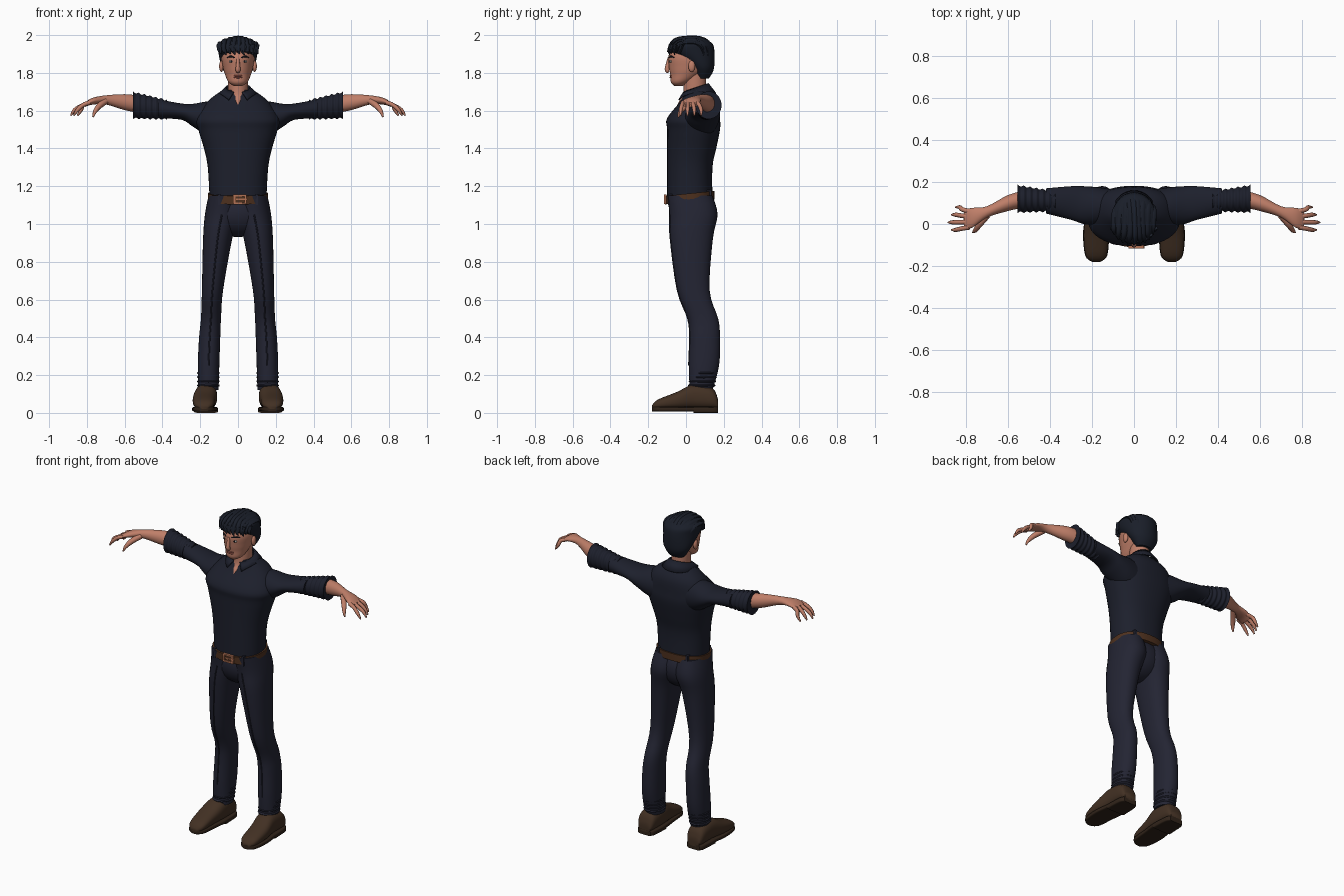
import bpy, bmesh, math
from mathutils import Vector

cube = bpy.data.objects.get("Cube")
if cube:
    bpy.data.objects.remove(cube, do_unlink=True)


def material(name, red, green, blue):
    mat = bpy.data.materials.new(name)
    mat.use_nodes = True
    mat.diffuse_color = (red, green, blue, 1)
    shader = next(node for node in mat.node_tree.nodes if node.type == 'BSDF_PRINCIPLED')
    shader.inputs["Base Color"].default_value = mat.diffuse_color
    return mat


SHIRT = material("navy shirt", .012, .014, .025)
TROUSERS = material("navy trousers", .017, .018, .033)
SKIN = material("skin", .52, .21, .14)
HAIR = material("dark hair", .01, .013, .022)
BELT = material("belt leather", .075, .03, .013)
BUCKLE = material("copper buckle", .45, .17, .09)
SHOE = material("shoe leather", .055, .03, .017)
SOLE = material("dark sole", .03, .017, .01)
LIPS = material("lips", .38, .11, .08)
EYE = material("eye white", .5, .5, .46)


def finish(bm, name, mat):
    bmesh.ops.recalc_face_normals(bm, faces=bm.faces)
    mesh = bpy.data.meshes.new(name)
    bm.to_mesh(mesh)
    bm.free()
    mesh.materials.append(mat)
    ob = bpy.data.objects.new(name, mesh)
    bpy.context.collection.objects.link(ob)
    bpy.context.view_layer.objects.active = ob
    ob.select_set(True)
    bpy.ops.object.shade_smooth_by_angle(angle=math.radians(50))
    ob.select_set(False)
    return ob


def resample(rows, steps):
    """Smooth spline through rows of numbers."""
    result = []
    last = len(rows) - 1
    for i in range(last):
        before, start, end, after = rows[max(i - 1, 0)], rows[i], rows[i + 1], rows[min(i + 2, last)]
        for k in range(steps):
            t = k / steps
            result.append([q + t / 2 * (r - p + t * (2 * p - 5 * q + 4 * r - s + t * (3 * (q - r) + s - p)))
                           for p, q, r, s in zip(before, start, end, after)])
    return result + [list(rows[last])]


def bridge(name, mat, loops):
    bm = bmesh.new()
    loops = [[bm.verts.new(co) for co in loop] for loop in loops]
    for low, high in zip(loops, loops[1:]):
        for j in range(len(low)):
            bm.faces.new((low[j - 1], low[j], high[j], high[j - 1]))
    bm.faces.new(loops[0])
    bm.faces.new(loops[-1])
    return finish(bm, name, mat)


def loft(name, mat, axis, rings, power=2, steps=4, count=32, side=1, skew=0):
    """Rings are (position on axis, two centres, two radii)."""
    loops = []
    first, second = [k for k in range(3) if k != axis]
    for position, centre_a, centre_b, radius_a, radius_b in resample(rings, steps):
        loop = []
        for j in range(count):
            angle = math.tau * j / count
            cos, sin = math.cos(angle), math.sin(angle)
            co = [position] * 3
            co[first] = centre_a + radius_a * math.copysign(abs(cos) ** (2 / power), cos)
            co[second] = centre_b + radius_b * math.copysign(abs(sin) ** (2 / power), sin)
            co[2] += skew * co[1]
            co[0] *= side
            loop.append(co)
        loops.append(loop)
    return bridge(name, mat, loops)


def tube(name, mat, points, across=(0, 0, 1), flat=1, count=8, side=1):
    """Points are (x, y, z, radius); flat squeezes the tube square to across."""
    rows = resample(points, 4)
    loops = []
    for i, row in enumerate(rows):
        centre, radius = Vector(row[:3]), row[3]
        tangent = Vector(rows[min(i + 1, len(rows) - 1)][:3]) - Vector(rows[max(i - 1, 0)][:3])
        u = tangent.cross(Vector(across)).normalized()
        v = u.cross(tangent).normalized()
        loop = []
        for j in range(count):
            angle = math.tau * j / count
            co = centre + radius * (u * math.cos(angle) * flat + v * math.sin(angle))
            co.x *= side
            loop.append(co)
        loops.append(loop)
    return bridge(name, mat, loops)


def solid(name, mat, centre, size, round_shape=True):
    """Ellipsoid with the given radii, or box with the given half sizes."""
    bm = bmesh.new()
    if round_shape:
        bmesh.ops.create_uvsphere(bm, u_segments=24, v_segments=12, radius=1)
    else:
        bmesh.ops.create_cube(bm, size=2)
    bmesh.ops.scale(bm, vec=size, verts=bm.verts)
    bmesh.ops.translate(bm, vec=centre, verts=bm.verts)
    return finish(bm, name, mat)


# Shirt body, pelvis, belt and buckle
loft("shirt_body", SHIRT, 2, [
    (1.13, 0, .02, .15, .12), (1.3, 0, .02, .16, .12), (1.4, 0, .03, .18, .13), (1.5, 0, .04, .21, .14),
    (1.56, 0, .04, .22, .14), (1.65, 0, .07, .16, .1), (1.71, 0, .06, .08, .06)], power=2.3, count=40)
solid("pelvis", TROUSERS, (0, .03, 1.06), (.17, .12, .13))
loft("belt", BELT, 2, [(z, 0, .02, .16, .13) for z in (1.115, 1.16)], power=2.3, steps=1, count=40, skew=.1)
for end in (-1, 1):
    solid("buckle_side", BUCKLE, (.01 + .03 * end, -.11, 1.13), (.006, .007, .025), False)
    solid("buckle_bar", BUCKLE, (.01, -.11, 1.13 + .02 * end), (.034, .007, .005), False)
    for y in (-.08, .12):
        solid("belt_loop", TROUSERS, (.1 * end, y, 1.138 + y / 10), (.007, .016, .03), False)
solid("buckle_prong", BUCKLE, (.02, -.11, 1.13), (.03, .006, .004), False)

# Neck with open throat
loft("neck", SKIN, 2, [(1.62, 0, 0, .006, .05), (1.65, 0, .03, .026, .066),
                       (1.69, 0, .046, .05, .06), (1.8, 0, .046, .055, .06)])

# Collar: a band open at the front, dropping to two points
bm = bmesh.new()
previous = None
for i in range(-16, 17):
    angle = math.radians(90 + 10 * i)
    drop = max(0, abs(i) / 16 - .6) ** 2 * 6
    cos, sin = math.cos(angle), math.sin(angle)
    edge = (bm.verts.new((.062 * cos, .05 + .066 * sin, 1.72 + .024 * sin)),
            bm.verts.new((.1 * cos + .015 * math.copysign(drop, cos), .057 + .1 * sin, 1.69 - .035 * drop)))
    if previous:
        bm.faces.new((*previous, edge[1], edge[0]))
    previous = edge
collar = finish(bm, "shirt_collar", SHIRT)
thickness = collar.modifiers.new("thickness", 'SOLIDIFY')
thickness.thickness = .008
thickness.offset = 0

# Head, nose and lips
loft("head", SKIN, 2, [
    (1.73, 0, -.04, .02, .02), (1.75, 0, -.03, .05, .05), (1.79, 0, 0, .068, .083),
    (1.83, 0, .02, .08, .11), (1.9, 0, .03, .086, .12), (1.98, 0, .03, .04, .06)])
tube("nose", SKIN, [(0, -.09, 1.88, .007), (0, -.1, 1.82, .013), (0, -.09, 1.81, .012)], across=(1, 0, 0))
for z in (1.776, 1.785):
    solid("lip", LIPS, (0, -.079, z), (.024, .008, .005))

# Hair cap, swept locks and fringe
loft("hair_cap", HAIR, 2, [
    (1.77, 0, .09, .05, .03), (1.8, 0, .09, .07, .05), (1.84, 0, .08, .09, .07),
    (1.92, 0, .03, .105, .12), (1.96, 0, .03, .1, .105), (1.99, 0, .03, .04, .05)])
for k in range(-4, 5):
    x = .024 * k
    shrink = math.sqrt(1 - (k / 5) ** 2)
    path = []
    for i in range(8):
        angle = math.radians(10 + 30 * i)
        cos, sin = math.cos(angle), math.sin(angle)
        path.append((x * (1 - i / 30) + .006 * math.sin(i + k),
                     .02 - .12 * shrink * math.copysign(abs(cos) ** .7, cos),
                     1.88 + .108 * (.3 + .7 * shrink) * math.copysign(abs(sin) ** .7, sin),
                     .004 + .013 * math.sin(math.pi * i / 7)))
    tube("hair_lock", HAIR, path, across=(1, 0, 0), flat=.6)
    y = .03 - .12 * math.sqrt(1 - (k / 4.6) ** 2)
    tube("fringe_lock", HAIR, [(x, y + .01, 1.95, .018), (x, y, 1.92, .013),
                               (x + .01, y, 1.9 - .006 * (k % 2), .002)], across=(1, 0, 0), flat=.6)

LEG = [(1.15, .08, .02, .076, .12), (1.05, .085, .04, .09, .127), (.92, .108, .03, .077, .112),
       (.65, .135, .04, .056, .085), (.5, .143, .09, .053, .08), (.4, .15, .1, .056, .08),
       (.25, .156, .095, .057, .08), (.12, .157, .08, .054, .06)]
FOOT = [(.17, .17, .04, .07), (.14, .17, .055, .13), (.04, .17, .06, .15),
        (-.05, .18, .06, .11), (-.15, .18, .05, .07), (-.18, .18, .02, .04)]

for side in (1, -1):
    # Eye, brow and ear
    solid("eye", EYE, (.035 * side, -.08, 1.86), (.014, .007, .006))
    solid("iris", HAIR, (.035 * side, -.085, 1.86), (.005, .004, .005))
    tube("eyebrow", HAIR, [(.015, -.09, 1.88, .003), (.04, -.08, 1.887, .005), (.06, -.06, 1.88, .002)], side=side)
    solid("ear", SKIN, (.088 * side, .03, 1.835), (.012, .018, .03))

    # Trouser leg with front crease and hem folds
    loft("trouser_leg", TROUSERS, 2, LEG, power=2.2, side=side)
    tube("trouser_crease", TROUSERS, [(x, y - deep, z, .004) for z, x, y, wide, deep in LEG[1:-1]],
         across=(1, 0, 0), side=side)
    for i in range(4):
        solid("hem_fold", TROUSERS, (.157 * side, .083 + .004 * i, .145 + .022 * i), (.06, .073, .016))

    # Shoe with sole and heel
    loft("shoe_upper", SHOE, 1, [(y, x, .01 + top / 2, wide, top / 2 - .01) for y, x, wide, top in FOOT],
         power=2.5, side=side)
    loft("shoe_sole", SOLE, 1, [(y, x, .02, wide * 1.05, .013) for y, x, wide, top in FOOT], power=5, side=side)
    loft("shoe_heel", SOLE, 1, [(y, x, .016, wide * 1.06, .016) for y, x, wide, top in FOOT[:3]],
         power=6, side=side)

    # Sleeve with rolled cuff
    loft("sleeve", SHIRT, 0, [
        (.1, .085, 1.55, .08, .1), (.17, .085, 1.56, .09, .088), (.24, .09, 1.576, .09, .06),
        (.3, .1, 1.595, .08, .043), (.42, .11, 1.61, .06, .05)], side=side)
    cuff = []
    for i in range(13):
        radius = .05 + .0016 * i + .004 * (-1) ** i
        cuff.append((.375 + .015 * i, .108 + .001 * i, 1.605 + .002 * i, radius * .93, radius))
    loft("rolled_cuff", SHIRT, 0, cuff, side=side)

    # Forearm, palm, fingers and thumb
    loft("forearm_and_palm", SKIN, 0, [
        (.52, .12, 1.633, .04, .046), (.6, .1, 1.645, .038, .042), (.7, .058, 1.657, .027, .024),
        (.77, .03, 1.65, .047, .018), (.81, .022, 1.632, .046, .012)], side=side)
    for i, tip in enumerate((.85, .87, .885, .87)):
        root, spread = .06 - .025 * i, .08 - .036 * i
        tube("finger", SKIN, [(.785, root, 1.643, .012), (.82, (root + spread) / 2, 1.63, .011),
                              (tip - .02, spread, 1.604, .01), (tip, spread, 1.574, .004)],
             across=(0, 1, 0), side=side)
    tube("thumb", SKIN, [(.7, .04, 1.65, .016), (.735, 0, 1.625, .016), (.757, -.03, 1.595, .011),
                         (.768, -.04, 1.566, .004)], across=(1, 0, 0), side=side)
